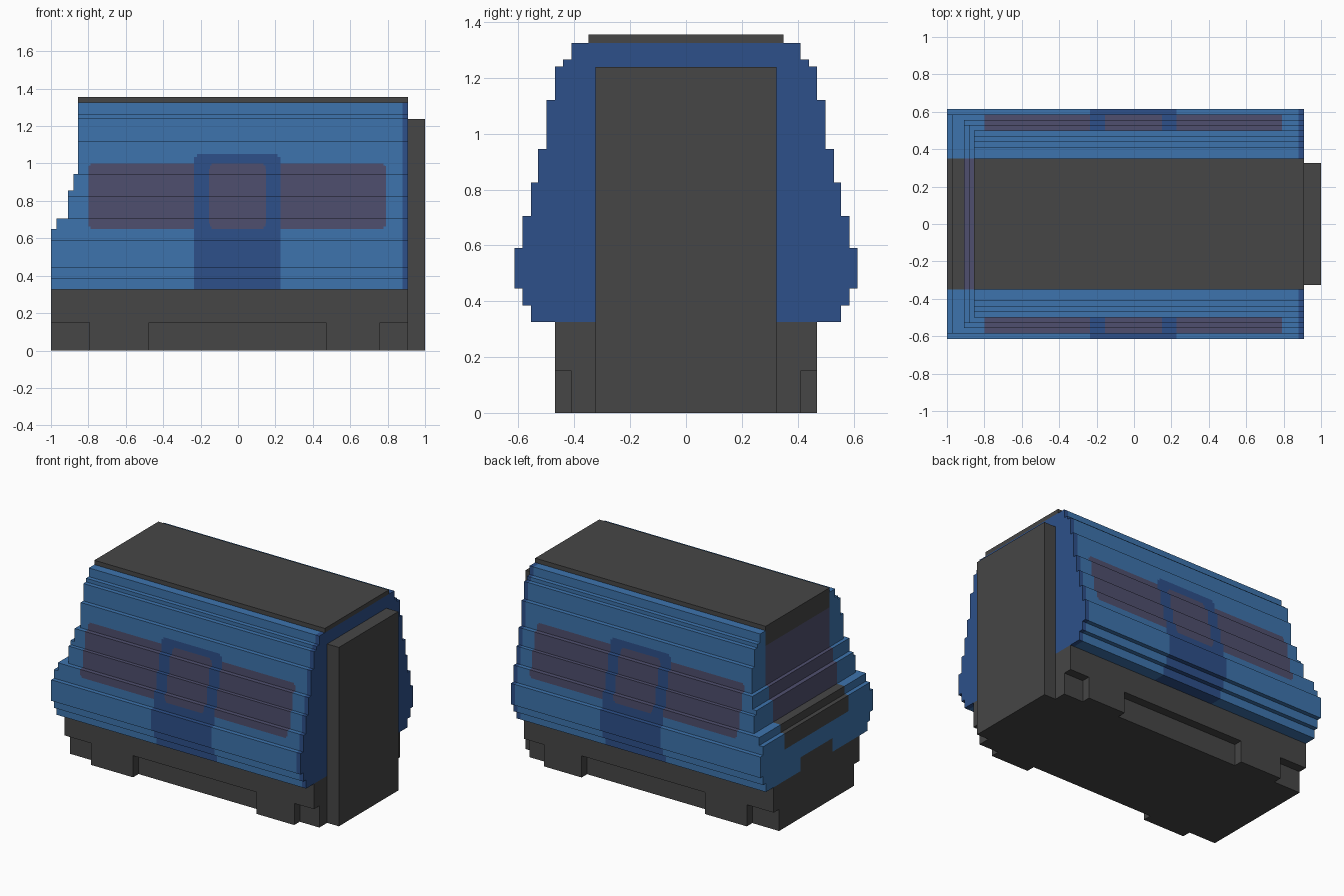
import bpy, bmesh
from mathutils import Vector

cube = bpy.data.objects.get("Cube")
if cube:
    bpy.data.objects.remove(cube, do_unlink=True)


def material(name, rgb):
    lin = [((c / 255 + 0.055) / 1.055) ** 2.4 for c in rgb] + [1.0]
    m = bpy.data.materials.new(name)
    m.diffuse_color = lin
    m.use_nodes = True
    node = next(n for n in m.node_tree.nodes if n.type == 'BSDF_PRINCIPLED')
    node.inputs["Base Color"].default_value = lin
    return m


LIGHT, DARK, GLASS, GREY = range(4)
mats = [material("light_blue", (61, 116, 174)), material("dark_blue", (45, 80, 138)),
        material("tinted_glass", (79, 79, 110)), material("dark_grey", (70, 70, 70))]


def finish(name, bm, materials):
    mesh = bpy.data.meshes.new(name)
    bm.to_mesh(mesh)
    bm.free()
    for m in materials:
        mesh.materials.append(m)
    obj = bpy.data.objects.new(name, mesh)
    bpy.context.collection.objects.link(obj)
    return obj


def grey_box(name, x0, x1, half, z0, z1):
    bm = bmesh.new()
    bmesh.ops.create_cube(bm, size=1)
    for v in bm.verts:
        v.co = Vector((x1 if v.co.x > 0 else x0, half if v.co.y > 0 else -half,
                       z1 if v.co.z > 0 else z0))
    return finish(name, bm, [mats[GREY]])


# Stepped body shell: (bottom, top, half width, cab end x)
REAR = 0.91
LAYERS = [(0.325, 0.385, 0.555, -1), (0.385, 0.445, 0.585, -1),
          (0.445, 0.59, 0.615, -1), (0.59, 0.65, 0.585, -1),
          (0.65, 0.705, 0.585, -0.97), (0.705, 0.825, 0.555, -0.91),
          (0.825, 0.855, 0.53, -0.91), (0.855, 0.945, 0.53, -0.88),
          (0.945, 1.12, 0.50, -0.855), (1.12, 1.24, 0.47, -0.855),
          (1.24, 1.265, 0.44, -0.855), (1.265, 1.325, 0.41, -0.855)]

# Painted side shapes: (x0, x1, z0, z1, corner radius)
WINDOW_BAND = (-0.80, 0.79, 0.65, 1.0, 0.03)
DOOR = (-0.235, 0.228, 0.2, 1.05, 0.04)
DOOR_WINDOW = (-0.155, 0.15, 0.65, 1.0, 0.035)


def inside(shape, x, z):
    x0, x1, z0, z1, r = shape
    dx = max(x0 + r - x, x - x1 + r, 0)
    dz = max(z0 + r - z, z - z1 + r, 0)
    return dx * dx + dz * dz <= r * r


def body_colour(c, n):
    if c.x > 0.88:                                   # rear end and its rim
        return DARK
    if c.x < -0.84 and abs(c.y) < 0.35:              # cab end
        if c.z > 1.22:
            return GREY
        if c.z > 0.70 and c.x > -0.92:
            return GLASS
        if c.z > 0.54 or (c.z < 0.42 and abs(c.y) < 0.175 and n.x < -0.5):
            return GREY
        return LIGHT
    if abs(c.y) > 0.45:                              # doors and side windows
        if inside(DOOR_WINDOW, c.x, c.z):
            return GLASS
        if inside(DOOR, c.x, c.z):
            return DARK
        if inside(WINDOW_BAND, c.x, c.z):
            return GLASS
    return LIGHT


bm = bmesh.new()
rings = []
for z0, z1, half, x0 in LAYERS:
    for z in (z0, z1):
        rings.append([bm.verts.new((x, y, z)) for x, y in
                      ((x0, -half), (REAR, -half), (REAR, half), (x0, half))])
bm.faces.new(rings[0][::-1])
bm.faces.new(rings[-1])
for low, high in zip(rings, rings[1:]):
    for i in range(4):
        j = (i + 1) % 4
        face = bm.faces.new((low[i], low[j], high[j], high[i]))
        if face.calc_area() < 1e-6:
            bm.faces.remove(face)
bmesh.ops.remove_doubles(bm, verts=bm.verts, dist=1e-5)

# Cut lines around every painted shape
cuts = {(0, 0.88), (2, 0.42), (2, 0.54), (2, 1.22),
        (1, -0.35), (1, 0.35), (1, -0.175), (1, 0.175)}
for x0, x1, z0, z1, r in (WINDOW_BAND, DOOR, DOOR_WINDOW):
    for k in (0, 0.12 * r, 0.4 * r, r):
        cuts |= {(0, x0 + k), (0, x1 - k), (2, z0 + k), (2, z1 - k)}
for axis, value in sorted(cuts):
    normal = Vector((0, 0, 0))
    normal[axis] = 1
    bmesh.ops.bisect_plane(bm, geom=bm.verts[:] + bm.edges[:] + bm.faces[:], dist=1e-5,
                           plane_co=normal * value, plane_no=normal)
bm.normal_update()
for f in bm.faces:
    f.material_index = body_colour(f.calc_center_median(), f.normal)
finish("body_shell", bm, mats)

# Roof, end gangway and underframe
grey_box("roof_panel", -0.855, REAR, 0.35, 1.325, 1.355)
grey_box("gangway", REAR, 1.0, 0.325, 0, 1.238)
grey_box("underframe", -1, REAR, 0.47, 0.15, 0.325)

# Lower skirt: wide bogie blocks between narrower recessed sections
edges = [-1, -0.795, -0.475, 0.47, 0.76, REAR]
for i, (x0, x1) in enumerate(zip(edges, edges[1:])):
    if i % 2:
        grey_box("bogie_block", x0, x1, 0.47, 0, 0.15)
    else:
        grey_box("recessed_skirt", x0, x1, 0.41, 0, 0.15)
